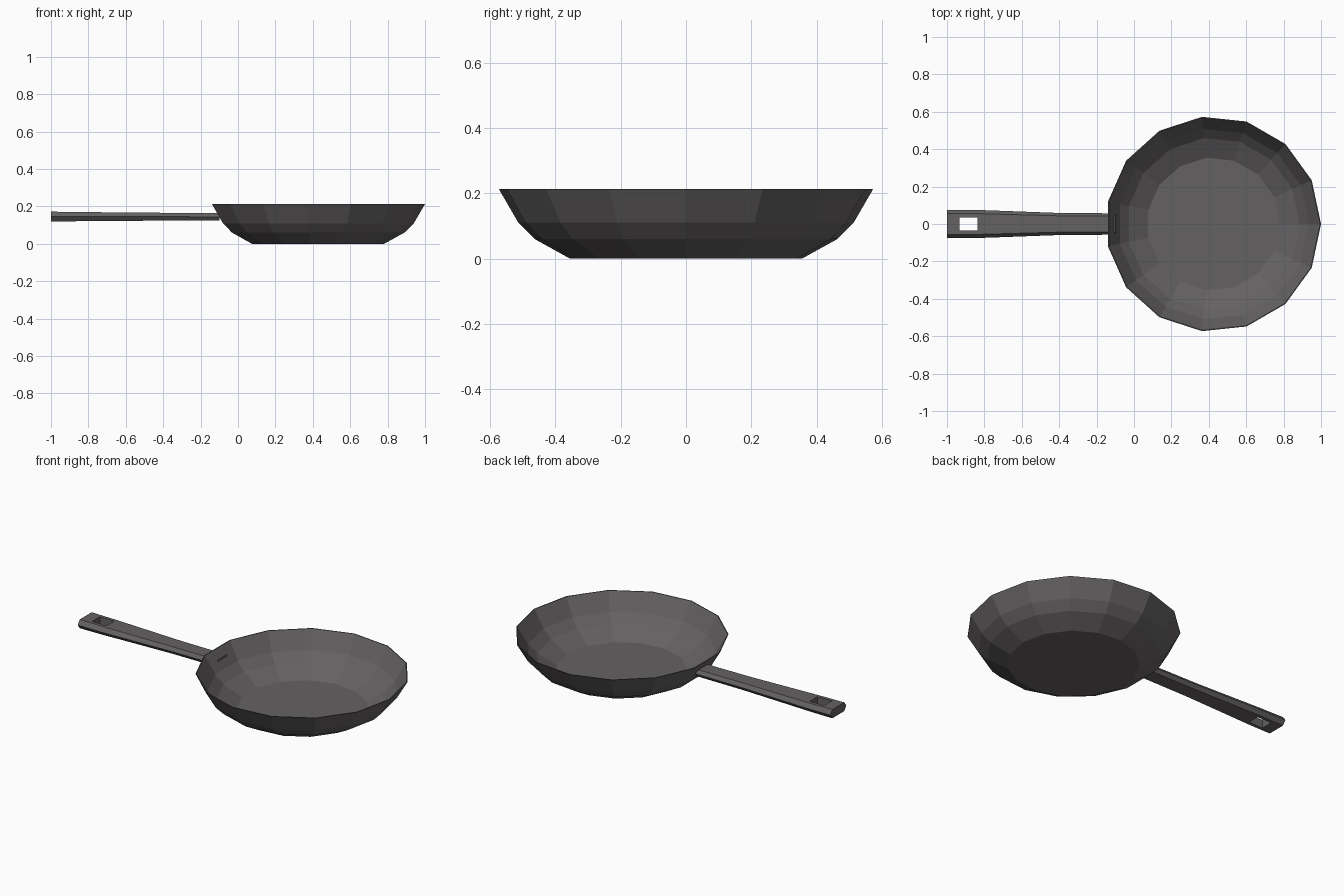
import bpy, bmesh, math

if "Cube" in bpy.data.objects:
    bpy.data.objects.remove(bpy.data.objects["Cube"])

SIDES, CX = 15, 0.424


def finish(name, bm):
    bmesh.ops.recalc_face_normals(bm, faces=bm.faces)
    me = bpy.data.meshes.new(name)
    bm.to_mesh(me)
    bm.free()
    ob = bpy.data.objects.new(name, me)
    bpy.context.collection.objects.link(ob)
    mat = bpy.data.materials.get("dark_iron") or bpy.data.materials.new("dark_iron")
    mat.diffuse_color = (0.13, 0.12, 0.125, 1)
    mat.use_nodes = True
    mat.node_tree.nodes["Principled BSDF"].inputs["Base Color"].default_value = mat.diffuse_color
    me.materials.append(mat)
    return ob


def bridge(bm, a, b, skip=()):
    n = len(a)
    for i in range(n):
        if i not in skip:
            j = (i + 1) % n
            bm.faces.new((a[i], a[j], b[j], b[i]))


# Pan bowl: thin-walled turned profile, outside up then inside down
outer = [(0.357, 0.0), (0.466, 0.06), (0.516, 0.11), (0.576, 0.213)]
inner = [(0.571, 0.213), (0.511, 0.113), (0.462, 0.064), (0.356, 0.005)]
bm = bmesh.new()
rings = []
for r, z in outer + inner:
    rings.append([bm.verts.new((CX + r * math.cos(2 * math.pi * i / SIDES),
                                r * math.sin(2 * math.pi * i / SIDES), z))
                  for i in range(SIDES)])
for a, b in zip(rings, rings[1:]):
    bridge(bm, a, b)
bm.faces.new(rings[0])
bm.faces.new(rings[-1])
finish("pan_bowl", bm)

# Handle: lofted sections (x, half width, bottom z, top z) with a hanging slot
stations = [(-1.0, 0.075, 0.120, 0.172), (-0.932, 0.075, 0.120, 0.171),
            (-0.838, 0.075, 0.121, 0.170), (-0.75, 0.072, 0.122, 0.169),
            (-0.4, 0.059, 0.124, 0.166), (-0.10, 0.057, 0.124, 0.165)]
H = 0.036
bm = bmesh.new()
secs = []
for x, w, lo, hi in stations:
    mid = lo + 0.5 * (hi - lo)
    c = 0.74 * w
    h = min(H, 0.8 * c)
    pts = [(w, mid), (c, hi), (h, hi), (-h, hi), (-c, hi),
           (-w, mid), (-c, lo), (-h, lo), (h, lo), (c, lo)]
    secs.append([bm.verts.new((x, y, z)) for y, z in pts])
for k, (a, b) in enumerate(zip(secs, secs[1:])):
    bridge(bm, a, b, skip=(2, 7) if k == 1 else ())
# slot walls
a, b = secs[1], secs[2]
bridge(bm, [a[2], a[3], b[3], b[2]], [a[8], a[7], b[7], b[8]])
bm.faces.new(secs[0])
bm.faces.new(secs[-1])
finish("handle", bm)
